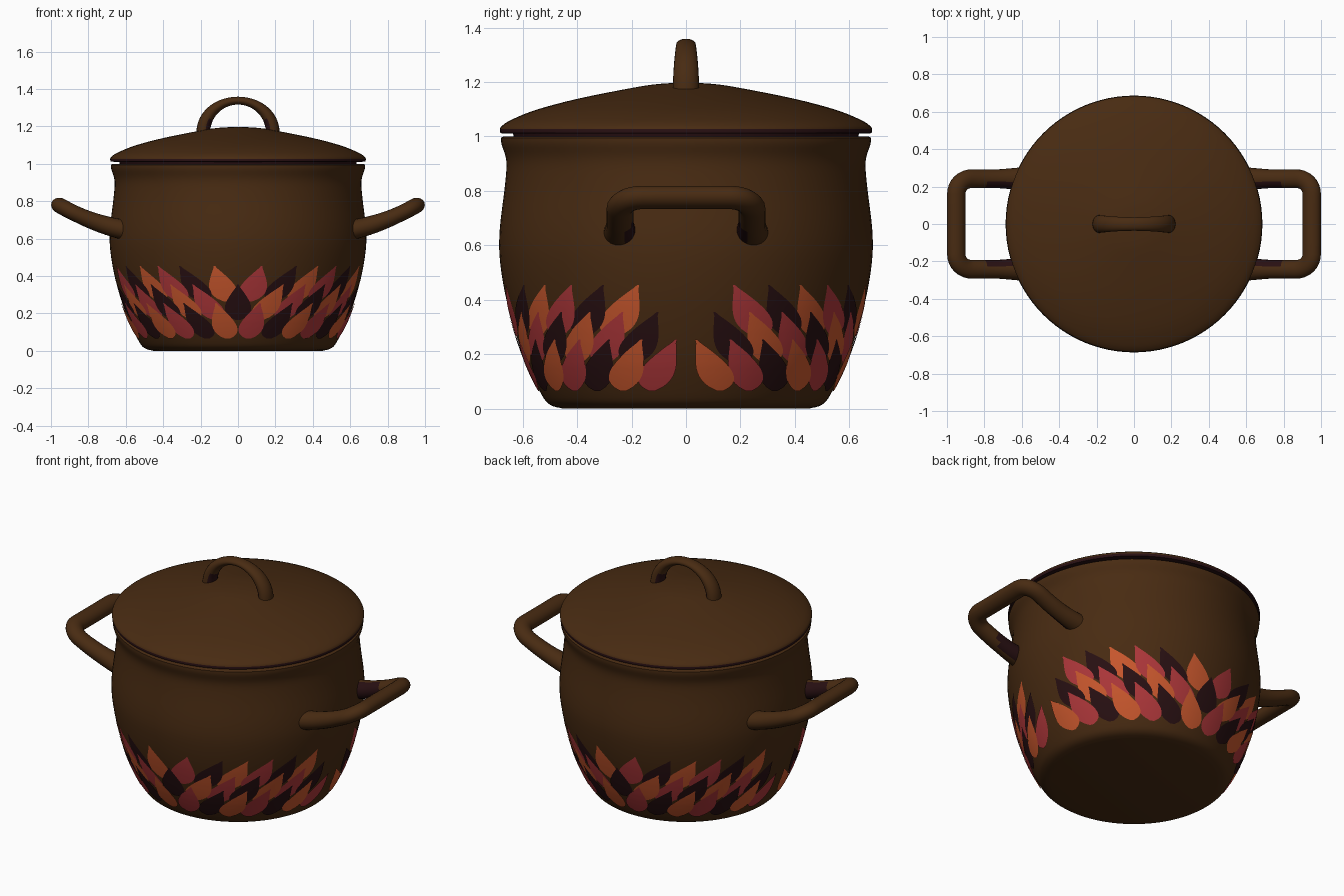
import bpy, bmesh
from math import sin, cos, pi, radians
from mathutils import Vector

cube = bpy.data.objects.get("Cube")
if cube:
    bpy.data.objects.remove(cube, do_unlink=True)


def material(name, r, g, b):
    m = bpy.data.materials.new(name)
    m.use_nodes = True
    m.diffuse_color = (r, g, b, 1)
    bsdf = m.node_tree.nodes["Principled BSDF"]
    bsdf.inputs["Base Color"].default_value = (r, g, b, 1)
    bsdf.inputs["Roughness"].default_value = 0.6
    return m


brown = material("brown glaze", 0.065, 0.024, 0.006)
orange = material("leaf orange", 0.58, 0.095, 0.026)
red = material("leaf red", 0.42, 0.038, 0.042)
dark = material("dark maroon", 0.021, 0.005, 0.006)


def finish(bm, name, mats, angle=40, recalc=True):
    if recalc:
        bmesh.ops.remove_doubles(bm, verts=bm.verts, dist=1e-5)
        bmesh.ops.recalc_face_normals(bm, faces=bm.faces)
    mesh = bpy.data.meshes.new(name)
    bm.to_mesh(mesh)
    bm.free()
    obj = bpy.data.objects.new(name, mesh)
    bpy.context.collection.objects.link(obj)
    for m in mats:
        mesh.materials.append(m)
    bpy.ops.object.select_all(action='DESELECT')
    obj.select_set(True)
    bpy.context.view_layer.objects.active = obj
    bpy.ops.object.shade_smooth_by_angle(angle=radians(angle))
    return obj


def smooth_profile(pts, steps=4):
    """Catmull-Rom curve through the points."""
    p = [Vector(q) for q in pts]
    p = [2 * p[0] - p[1]] + p + [2 * p[-1] - p[-2]]
    out = []
    for a, b, c, d in zip(p, p[1:], p[2:], p[3:]):
        for s in range(steps):
            t = s / steps
            out.append(0.5 * (2 * b + (c - a) * t + (2 * a - 5 * b + 4 * c - d) * t ** 2
                              + (3 * b - a - 3 * c + d) * t ** 3))
    return out + [p[-2]]


def bridge(bm, rings):
    n = len(rings[0])
    for lo, hi in zip(rings, rings[1:]):
        for i in range(n):
            j = (i + 1) % n
            bm.faces.new((lo[i], lo[j], hi[j], hi[i]))


def lathe(profile, n=96):
    bm = bmesh.new()
    rings = [[bm.verts.new((r * sin(2 * pi * i / n), -r * cos(2 * pi * i / n), z))
              for i in range(n)] for r, z in profile]
    bridge(bm, rings)
    bmesh.ops.remove_doubles(bm, verts=bm.verts, dist=1e-5)
    return bm


def sweep(path, sizes, up, n=20):
    """Oval tube along a path; sizes are (sideways, along up)."""
    bm = bmesh.new()
    rings = []
    for k, (p, (w, h)) in enumerate(zip(path, sizes)):
        t = (path[min(k + 1, len(path) - 1)] - path[max(k - 1, 0)]).normalized()
        v = (up - t * up.dot(t)).normalized()
        u = t.cross(v)
        rings.append([bm.verts.new(p + u * w * cos(2 * pi * i / n) + v * h * sin(2 * pi * i / n))
                      for i in range(n)])
    bridge(bm, rings)
    bm.faces.new(rings[0])
    bm.faces.new(rings[-1])
    bmesh.ops.recalc_face_normals(bm, faces=bm.faces)
    return bm


# Pot body: outer wall, rim and hollow inside
wall = smooth_profile([(0.45, 0), (0.5, 0.015), (0.535, 0.06), (0.6, 0.2), (0.655, 0.38),
                       (0.683, 0.54), (0.684, 0.66), (0.665, 0.82), (0.66, 0.91),
                       (0.677, 0.97), (0.68, 0.995)])
inside = [(0.67, 1.0), (0.645, 1.0), (0.635, 0.98), (0.63, 0.9), (0.65, 0.6),
          (0.6, 0.3), (0.5, 0.08), (0.42, 0.04), (0, 0.04)]
finish(lathe([(0, 0)] + [tuple(p) for p in wall] + inside), "pot_body", [brown])

# Lid: domed top, dark underside with a lip that sits inside the rim
dome = smooth_profile([(0, 1.198), (0.1, 1.193), (0.2, 1.178), (0.4, 1.138), (0.55, 1.098),
                       (0.64, 1.062), (0.675, 1.04), (0.684, 1.027)])
under = [(0.682, 1.012), (0.635, 1.01), (0.625, 0.97), (0.605, 0.97), (0.59, 1.03),
         (0.35, 1.11), (0, 1.16)]
bm = lathe([tuple(p) for p in dome] + under)
bmesh.ops.recalc_face_normals(bm, faces=bm.faces)
for f in bm.faces:
    f.material_index = int(f.normal.z < 0.05 and f.calc_center_median().z < 1.17)
finish(bm, "lid", [brown, dark])

# Lid handle: arch, thicker at its feet, dark inside the feet
path, sizes = [], []
for k in range(33):
    a = pi * k / 32
    foot = abs(cos(a)) ** 2
    path.append(Vector((0.185 * cos(a), 0, 1.17 + 0.168 * sin(a))))
    sizes.append((0.021 + 0.016 * foot, 0.036 + 0.012 * foot))
bm = sweep(path, sizes, Vector((0, 1, 0)))
for f in bm.faces:
    c = f.calc_center_median()
    f.material_index = int(c.z < 1.235 and f.normal.x * c.x < -0.06)
finish(bm, "lid_handle", [brown, dark])


# Side handles: rounded loops that rise outward, dark inside the roots
def rise(x):
    d = x - 0.62
    return 0.65 + 0.2 * d + 0.55 * d * d


half = [(0.59 + 0.035 * k, 0.242) for k in range(8)]
half += [(0.87 + 0.08 * sin(a * pi / 16), 0.162 + 0.08 * cos(a * pi / 16)) for a in range(9)]
half += [(0.95, 0.1), (0.95, 0.03)]
loop = half + [(x, -y) for x, y in reversed(half)]
for name, side in (("left_handle", 1), ("right_handle", -1)):
    path = [Vector((side * x, y, rise(x))) for x, y in loop]
    sizes = [(0.05 + 0.012 * max(0, (0.72 - x) / 0.13), 0.042 + 0.012 * max(0, (0.85 - x) / 0.25))
             for x, y in loop]
    bm = sweep(path, sizes, Vector((-0.4 * side, 0, 1)))
    for f in bm.faces:
        c = f.calc_center_median()
        inward = -f.normal.y if c.y > 0 else f.normal.y
        f.material_index = int(abs(c.x) < 0.79 and inward > 0.35)
    finish(bm, name, [brown, dark])


# Painted leaves: thin curved plates that follow the wall
def wall_radius(z):
    for a, b in zip(wall, wall[1:]):
        if a.y <= z <= b.y:
            return a.x + (b.x - a.x) * (z - a.y) / (b.y - a.y)
    return wall[-1].x


def add_leaf(bm, angle, lean, half_width, base, lift, turn, colour, rows=14, cols=6):
    grid = []
    for k in range(rows + 1):
        t = k / rows
        z = base + 0.19 * t
        r = wall_radius(z) + lift
        w = half_width * sin(pi * min(0.985, max(0.06, t ** 0.6)))
        line = []
        for c in range(cols + 1):
            a = angle + lean * t ** 1.3 + w * (2 * c / cols - 1) + turn
            line.append(bm.verts.new((r * sin(a), -r * cos(a), z)))
        grid.append(line)
    for lo, hi in zip(grid, grid[1:]):
        for c in range(cols):
            f = bm.faces.new((lo[c], lo[c + 1], hi[c + 1], hi[c]))
            f.material_index = colour


step = radians(11.8)
for name, turn in (("front_leaves", 0), ("back_leaves", pi)):
    bm = bmesh.new()
    for row in range(3):
        count = 14 - row
        for i in range(count):
            angle = (i - (count - 1) / 2) * step
            lean = radians(10) * max(-1, min(1, angle / step))
            lift = 0.0065 - 0.002 * row - 0.0006 * (i % 3)
            add_leaf(bm, angle, lean, 0.56 * step, 0.065 + 0.1 * row, lift, turn,
                     (i + 2 * row) % 3)
    finish(bm, name, [orange, red, dark], recalc=False)
